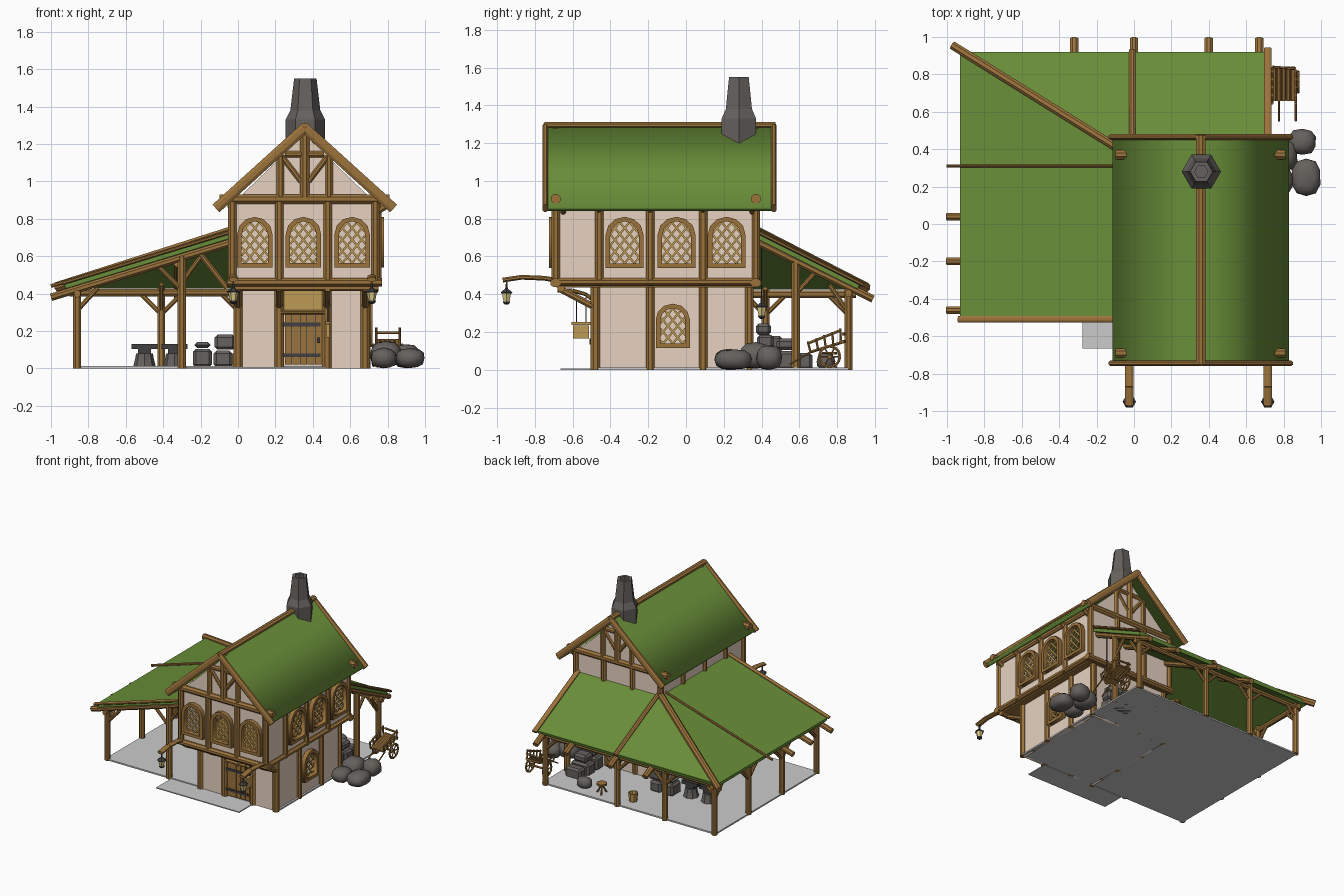
import bpy, bmesh, math, random
from mathutils import Vector as V, Matrix
random.seed(4)

def material(name, c):
    m = bpy.data.materials.new(name)
    m.diffuse_color = (*c, 1)
    return m
WOOD = material("timber", (0.33, 0.17, 0.045))
GOLD = material("pale_wood", (0.52, 0.33, 0.09))
PLASTER = material("plaster", (0.80, 0.65, 0.53))
GREEN = material("roof_green", (0.14, 0.27, 0.04))
STONE = material("stone", (0.13, 0.12, 0.11))
DARK = material("iron", (0.05, 0.05, 0.05))
GLOW = material("lamp_glass", (0.75, 0.62, 0.25))

def finish(name, bm, mat, smooth=False):
    me = bpy.data.meshes.new(name)
    bm.to_mesh(me)
    bm.free()
    ob = bpy.data.objects.new(name, me)
    bpy.context.collection.objects.link(ob)
    if mat:
        me.materials.append(mat)
    for p in me.polygons:
        p.use_smooth = smooth
    return ob

def beams(name, items, mat=WOOD, sides=8):
    """Straight timbers: (start, end, width, height)."""
    bm = bmesh.new()
    for a, b, w, h in items:
        a, b = V(a), V(b)
        d = (b - a).normalized()
        x = d.cross(V((0, 0, 1)))
        x = x.normalized() if x.length > 1e-3 else V((1, 0, 0))
        y = d.cross(x)
        M = Matrix((x, y, d)).transposed().to_4x4()
        M.translation = (a + b) / 2
        k = 1 / math.cos(math.pi / sides) / 2
        M = M @ Matrix.Diagonal((w * k, h * k, (b - a).length, 1)) @ Matrix.Rotation(math.pi / sides, 4, 'Z')
        bmesh.ops.create_cone(bm, cap_ends=True, segments=sides, radius1=1, radius2=1, depth=1, matrix=M)
    return finish(name, bm, mat)

def boxes(name, items, mat):
    bm = bmesh.new()
    for c, s in items:
        bmesh.ops.create_cube(bm, size=1, matrix=Matrix.Translation(c) @ Matrix.Diagonal((*s, 1)))
    return finish(name, bm, mat)

def lathe(name, at, prof, mat, seg=8, turn=0.0):
    """Turned shape from (radius, z) pairs."""
    bm = bmesh.new()
    rings = [[bm.verts.new((at[0] + r * math.cos(turn + i * math.tau / seg),
              at[1] + r * math.sin(turn + i * math.tau / seg), at[2] + z)) for i in range(seg)] for r, z in prof]
    for p, q in zip(rings, rings[1:]):
        for i in range(seg):
            bm.faces.new((p[i], p[(i + 1) % seg], q[(i + 1) % seg], q[i]))
    bm.faces.new(rings[0][::-1])
    bm.faces.new(rings[-1])
    return finish(name, bm, mat)

def plate(name, loops, thick, side, off, mat):
    """Flat panel with holes; 'F' lies in x/z at y=off, 'R' lies in y/z at x=off."""
    cu = bpy.data.curves.new(name, 'CURVE')
    cu.dimensions, cu.fill_mode, cu.extrude = '2D', 'BOTH', thick / 2
    for lp in loops:
        s = cu.splines.new('POLY')
        s.points.add(len(lp) - 1)
        for p, (u, v) in zip(s.points, lp):
            p.co = (u, v, 0, 1)
        s.use_cyclic_u = True
    tmp = bpy.data.objects.new("tmp", cu)
    bpy.context.collection.objects.link(tmp)
    me = bpy.data.meshes.new_from_object(tmp.evaluated_get(bpy.context.evaluated_depsgraph_get()))
    bpy.data.objects.remove(tmp)
    u, n, o = ((1, 0, 0), (0, -1, 0), (0, off, 0)) if side == 'F' else ((0, 1, 0), (1, 0, 0), (off, 0, 0))
    M = Matrix((u, (0, 0, 1), n)).transposed().to_4x4()
    M.translation = o
    me.transform(M)
    me.materials.clear()
    me.materials.append(mat)
    ob = bpy.data.objects.new(name, me)
    bpy.context.collection.objects.link(ob)

def arch(c, z0, w, h):
    r = 0.35 * h
    return [(c - w / 2, z0), (c + w / 2, z0)] + [(c + w / 2 * math.cos(t * math.pi / 6),
            z0 + h - r + r * math.sin(t * math.pi / 6)) for t in range(7)]

def window(name, side, off, c, z0, w, h):
    """Arched frame with a diamond lattice."""
    b, sgn = 0.024, (-1 if side == 'F' else 1)
    plate(name + "_frame", [arch(c, z0, w, h), arch(c, z0 + b, w - 2 * b, h - 2 * b)], 0.045, side, off + sgn * 0.012, WOOD)
    W, H, bars = w - 2 * b, h - 2 * b, []
    def inside(u, v):
        t = 1 - (2 * u / W) ** 2
        return t >= 0 and 0 <= v <= H * 0.65 + 0.35 * H * math.sqrt(t)
    for s in (-1, 1):
        for k in range(-3, 9):
            pts = [(u, s * u * 1.2 + k * 0.062) for u in [-W / 2 + i * W / 60 for i in range(61)]]
            pts = [p for p in pts if inside(*p)]
            if len(pts) > 6:
                e = [(c + u, off, z0 + b + v) if side == 'F' else (off, c + u, z0 + b + v) for u, v in (pts[0], pts[-1])]
                bars.append((*e, 0.011, 0.011))
    beams(name + "_lattice", bars, GOLD, 4)

def rect(a, b, z0, z1):
    return [(a, z0), (b, z0), (b, z1), (a, z1)]

# Ground slab, doorstep
boxes("ground_slab", [((-0.085, 0.195, 0.006), (1.57, 1.33, 0.012)), ((0.1, -0.57, 0.004), (0.75, 0.19, 0.008))], None)

# Plaster walls with window openings
FX, RY = (0.09, 0.35, 0.61), (-0.325, -0.05, 0.215)
gable = [(-0.03, 0.45), (0.74, 0.45), (0.74, 0.88), (0.357, 1.25), (-0.03, 0.88)]
plate("front_gable_wall", [gable] + [arch(x, 0.56, 0.15, 0.23) for x in FX], 0.02, 'F', -0.68, PLASTER)
plate("back_gable_wall", [gable], 0.02, 'F', 0.365, PLASTER)
plate("upper_right_wall", [rect(-0.69, 0.37, 0.45, 0.9)] + [arch(y, 0.56, 0.16, 0.23) for y in RY], 0.02, 'R', 0.735, PLASTER)
plate("upper_left_wall", [rect(-0.69, 0.37, 0.45, 0.9)], 0.02, 'R', -0.025, PLASTER)
plate("lower_right_wall", [rect(-0.48, 0.34, 0, 0.45), arch(-0.07, 0.13, 0.14, 0.2)], 0.02, 'R', 0.675, PLASTER)
plate("lower_left_wall", [rect(-0.48, 0.34, 0, 0.45)], 0.02, 'R', 0.01, PLASTER)
plate("lower_back_wall", [rect(0, 0.68, 0, 0.45)], 0.02, 'F', 0.335, PLASTER)
plate("lower_front_wall", [rect(0, 0.23, 0, 0.45)], 0.02, 'F', -0.475, PLASTER)
plate("lower_front_wall_right", [rect(0.46, 0.68, 0, 0.45)], 0.02, 'F', -0.475, PLASTER)
boxes("upper_floor", [((0.355, -0.16, 0.445), (0.77, 1.05, 0.02))], WOOD)
for i, x in enumerate(FX):
    window(f"front_window_{i}", 'F', -0.69, x, 0.54, 0.19, 0.27)
for i, y in enumerate(RY):
    window(f"right_window_{i}", 'R', 0.745, y, 0.54, 0.2, 0.27)
window("lower_right_window", 'R', 0.685, -0.07, 0.115, 0.18, 0.235)

# Timber frame of the house
T = []
for x in (-0.03, 0.22, 0.48, 0.735):
    T += [((x, -0.69, 0.45), (x, -0.69, 0.9), 0.045, 0.045), ((x, 0.37, 0.45), (x, 0.37, 0.9), 0.045, 0.045)]
for x in (0.0, 0.22, 0.475, 0.68):
    T += [((x, -0.48, 0), (x, -0.48, 0.45), 0.05, 0.05), ((x, 0.335, 0), (x, 0.335, 0.45), 0.045, 0.045),
          ((x, -0.48, 0.33), (x, -0.67, 0.43), 0.035, 0.035)]
for y in (-0.46, -0.19, 0.09):
    T += [((x, y, 0.45), (x, y, 0.9), 0.045, 0.045) for x in (-0.03, 0.745)]
for y in (-0.19, 0.09):
    T += [((x, y, 0), (x, y, 0.45), 0.045, 0.045) for x in (0.0, 0.685)]
T += [((0.74, y, 0.84), (0.79, y, 0.87), 0.03, 0.04) for y in (-0.65, -0.46, -0.19, 0.09, 0.35)]
for y in (-0.69, 0.37):
    T += [((-0.06, y, 0.46), (0.77, y, 0.46), 0.055, 0.045), ((-0.1, y, 0.905), (0.81, y, 0.905), 0.05, 0.05),
          ((0.357, y, 0.9), (0.357, y, 1.28), 0.05, 0.05), ((0.25, y, 1.145), (0.46, y, 1.145), 0.035, 0.035)]
    for s in (-1, 1):
        T += [((0.357 + s * 0.13, y, 0.9), (0.357 + s * 0.13, y, 1.14), 0.04, 0.04),
              ((0.357 + s * 0.02, y, 1.0), (0.357 + s * 0.12, y, 1.13), 0.03, 0.03)]
for x in (-0.035, 0.745):
    T += [((x, -0.71, 0.465), (x, 0.39, 0.465), 0.05, 0.04), ((x, -0.7, 0.87), (x, 0.38, 0.87), 0.04, 0.04)]
T += [((-0.03, -0.66, 0.43), (0.75, -0.66, 0.43), 0.04, 0.035)]
beams("house_timbers", T)

# Main roof, bargeboards, ridge
plate("main_roof", [[(0.357, 1.3), (0.828, 0.86), (0.808, 0.84), (0.357, 1.255), (-0.094, 0.84), (-0.114, 0.86)]], 1.21, 'F', -0.14, GREEN)
beams("bargeboards", [((0.357, y, 1.285), (0.357 + s * 0.475, y, 0.855), 0.03, 0.055) for y in (-0.745, 0.465) for s in (-1, 1)])
beams("ridge_beam", [((0.357, -0.75, 1.295), (0.357, 0.475, 1.295), 0.05, 0.035)])

# Chimney
lathe("chimney", (0.36, 0.28, 0), [(0.105, 1.19), (0.105, 1.33), (0.08, 1.38), (0.06, 1.55), (0.035, 1.55), (0.035, 1.42)], STONE, 6)

# Door
boxes("door_planks", [((0.25 + 0.04 * i + 0.02, -0.48, 0.155), (0.037, 0.025, 0.27)) for i in range(5)], WOOD)
boxes("door_bands", [((0.34, -0.495, z), (0.2, 0.01, 0.02)) for z in (0.07, 0.235)] + [((0.43, -0.5, 0.15), (0.015, 0.02, 0.03))], DARK)
boxes("door_top_panel", [((0.35, -0.475, 0.365), (0.22, 0.02, 0.14))], GOLD)
beams("door_lintel", [((0.22, -0.485, 0.3), (0.48, -0.485, 0.3), 0.04, 0.025)])

# Lean-to roof wrapping the left and back sides
bm = bmesh.new()
P = [bm.verts.new(p) for p in ((-0.93, -0.5, 0.455), (-0.03, -0.5, 0.73), (-0.03, 0.37, 0.73),
                               (-0.93, 0.92, 0.455), (0.71, 0.37, 0.73), (0.71, 0.92, 0.455))]
bm.faces.new((P[0], P[1], P[2], P[3]))
bm.faces.new((P[3], P[2], P[4], P[5]))
so = finish("lean_to_roof", bm, GREEN).modifiers.new("thickness", 'SOLIDIFY')
so.thickness, so.offset = 0.03, -1

# Lean-to rafters, trims, plates, posts and braces
L = [((-1, y, 0.38), (-0.03, y, 0.675), 0.04, 0.04) for y in (-0.46, -0.2, 0.04)]
L += [((x, 0.99, 0.375), (x, 0.37, 0.68), 0.045, 0.04) for x in (-0.0, 0.4, 0.67)]
L += [((-0.32, 0.99, 0.375), (-0.32, 0.62, 0.56), 0.045, 0.04),
      ((-0.97, 0.955, 0.435), (-0.03, 0.37, 0.735), 0.045, 0.05),
      ((-1, 0.31, 0.44), (-0.03, 0.31, 0.735), 0.015, 0.02),
      ((-0.01, 0.93, 0.45), (-0.01, 0.37, 0.735), 0.035, 0.025),
      ((0.715, 0.94, 0.45), (0.715, 0.37, 0.735), 0.04, 0.02),
      ((-0.94, -0.51, 0.455), (-0.03, -0.51, 0.732), 0.035, 0.02),
      ((-0.86, -0.5, 0.4), (-0.86, 0.9, 0.4), 0.035, 0.04), ((-0.9, 0.86, 0.405), (0.71, 0.86, 0.405), 0.035, 0.04)]
for y in (-0.46, -0.01, 0.42, 0.86):
    L.append(((-0.86, y, 0), (-0.86, y, 0.43), 0.042, 0.042))
    L += [((-0.86, y, 0.29), (-0.86, y + d, 0.4), 0.025, 0.025) for d in (-0.11, 0.11) if -0.5 < y + d < 0.9]
    L.append(((-0.86, y, 0.31), (-0.75, y, 0.43), 0.025, 0.025))
for x in (-0.41, 0.02, 0.67):
    L.append(((x, 0.86, 0), (x, 0.86, 0.43), 0.042, 0.042))
    L += [((x, 0.86, 0.29), (x + d, 0.86, 0.4), 0.025, 0.025) for d in (-0.11, 0.11) if x + d < 0.7]
    L.append(((x, 0.86, 0.3), (x, 0.76, 0.45), 0.025, 0.025))
L += [((-0.3, -0.46, 0), (-0.3, -0.46, 0.6), 0.045, 0.045), ((0.67, 0.58, 0), (0.67, 0.58, 0.58), 0.045, 0.045),
      ((-0.3, -0.46, 0.42), (-0.42, -0.46, 0.54), 0.025, 0.025), ((-0.06, -0.46, 0.43), (-0.2, -0.46, 0.61), 0.03, 0.03),
      ((-0.3, -0.46, 0.46), (-0.19, -0.46, 0.61), 0.025, 0.025), ((0.67, 0.58, 0.4), (0.67, 0.68, 0.51), 0.025, 0.025)]
beams("lean_to_frame", L)

# Lanterns on front arms and under the lean-to
def lantern(name, x, y, z):
    lathe(name + "_cap", (x, y, z), [(0.006, 0.1), (0.008, 0.075), (0.036, 0.055), (0.034, 0.05)][::-1], DARK, 6)
    lathe(name + "_glass", (x, y, z), [(0.018, 0.005), (0.028, 0.052)], GLOW, 6)
    lathe(name + "_base", (x, y, z), [(0.01, -0.01), (0.022, 0), (0.02, 0.008)], DARK, 6)
for i, x in enumerate((-0.025, 0.715)):
    pts = [(-0.66, 0.47), (-0.75, 0.485), (-0.87, 0.49), (-0.97, 0.475)]
    beams(f"lamp_arm_{i}", [((x, a[0], a[1]), (x, b[0], b[1]), 0.045, 0.025) for a, b in zip(pts, pts[1:])])
    lantern(f"lantern_{i}", x, -0.95, 0.355)
    beams(f"lantern_hook_{i}", [((x, -0.95, 0.45), (x, -0.95, 0.48), 0.008, 0.008)], DARK, 4)
lantern("back_lantern", 0.6, 0.4, 0.28)
beams("back_lantern_cord", [((0.6, 0.4, 0.37), (0.6, 0.4, 0.69), 0.006, 0.006)], DARK, 4)

# Hanging sign by the door
sign = [(-0.68, 0.42), (-0.6, 0.42), (-0.53, 0.4), (-0.48, 0.36)]
beams("sign_arm", [((0.48, a[0], a[1]), (0.48, b[0], b[1]), 0.025, 0.02) for a, b in zip(sign, sign[1:])])
boxes("sign_board", [((0.48, -0.555, 0.2), (0.018, 0.085, 0.07)), ((0.48, -0.555, 0.245), (0.024, 0.1, 0.014))], GOLD)
beams("sign_cords", [((0.48, y, 0.24), (0.48, y, 0.41), 0.006, 0.006) for y in (-0.58, -0.53)], DARK, 4)

# Boulders
for i, (x, y, z, a, b, c) in enumerate(((0.9, 0.44, 0.06, 0.075, 0.07, 0.065), (0.92, 0.25, 0.055, 0.08, 0.1, 0.055),
        (0.79, 0.37, 0.075, 0.085, 0.09, 0.07), (0.78, 0.23, 0.05, 0.07, 0.08, 0.055), (0.4, 0.74, 0.04, 0.06, 0.05, 0.045))):
    bm = bmesh.new()
    bmesh.ops.create_icosphere(bm, subdivisions=2, radius=1)
    for v in bm.verts:
        v.co = [s * math.copysign(abs(t) ** 0.8, t) * random.uniform(0.96, 1.04) for s, t in zip((a, b, c), v.co)]
    bmesh.ops.translate(bm, verts=bm.verts, vec=(x, y, max(z, c)))
    finish(f"boulder_{i}", bm, STONE, True)

# Forge stones, anvils, stool and bucket
S = [((0.56, 0.42, 0.06), (0.16, 0.1, 0.11)), ((0.56, 0.53, 0.05), (0.16, 0.1, 0.1)), ((0.56, 0.63, 0.045), (0.14, 0.08, 0.09)),
     ((0.57, 0.42, 0.15), (0.13, 0.09, 0.07)), ((0.56, 0.53, 0.135), (0.12, 0.1, 0.06)), ((0.56, 0.41, 0.215), (0.1, 0.08, 0.06)),
     ((-0.19, 0.46, 0.055), (0.1, 0.12, 0.1)), ((-0.08, 0.46, 0.05), (0.1, 0.12, 0.09)), ((-0.07, 0.46, 0.14), (0.11, 0.1, 0.08)),
     ((-0.19, 0.46, 0.125), (0.09, 0.1, 0.03))]
stones = boxes("forge_stones", S, STONE)
bv = stones.modifiers.new("soft_edges", 'BEVEL')
bv.width = 0.015
for i, x in enumerate((-0.5, -0.34)):
    lathe(f"anvil_block_{i}", (x, 0.42, 0), [(0.06, 0.01), (0.05, 0.05), (0.045, 0.08)], STONE)
    boxes(f"anvil_{i}", [((x, 0.42, 0.09), (0.07, 0.05, 0.03)), ((x, 0.42, 0.117), (0.14, 0.05, 0.028))], DARK)
lathe("bucket", (-0.04, 0.74, 0.01), [(0.03, 0), (0.038, 0.07), (0.03, 0.07), (0.026, 0.02)], GOLD)
lathe("stool_seat", (0.23, 0.76, 0.08), [(0.04, 0), (0.04, 0.015)], WOOD)
beams("stool_legs", [((0.23 + 0.04 * math.cos(a), 0.76 + 0.04 * math.sin(a), 0.01), (0.23, 0.76, 0.085), 0.012, 0.012) for a in (0, 2.1, 4.2)])

# Hand cart
C = [((x, 0.66, 0.095), (x, 0.84, 0.15), 0.024, 0.015) for x in (0.75, 0.775, 0.8, 0.825, 0.85)]
for x in (0.74, 0.865):
    C += [((x, 0.645, 0.14), (x, 0.82, 0.21), 0.012, 0.014)]
    C += [((x, 0.66 + 0.04 * i, 0.09 + 0.012 * i), (x, 0.645 + 0.043 * i, 0.15 + 0.017 * i), 0.012, 0.012) for i in range(5)]
C += [((0.74, 0.84, z), (0.865, 0.83, z), 0.012, 0.014) for z in (0.15, 0.19)]
C += [((x, 0.66, 0.095), (x, 0.55, 0.03), 0.01, 0.01) for x in (0.775, 0.865)]
C += [((0.72, 0.76, 0.07), (0.885, 0.76, 0.07), 0.014, 0.014)]
for x in (0.725, 0.878):
    rim = [(x, 0.76 + 0.055 * math.cos(t * math.pi / 6), 0.07 + 0.055 * math.sin(t * math.pi / 6)) for t in range(12)]
    C += [(rim[t - 1], rim[t], 0.014, 0.014) for t in range(12)]
    C += [((x, 0.76, 0.07), rim[t], 0.008, 0.008) for t in range(0, 12, 2)]
beams("hand_cart", C, WOOD, 6)
